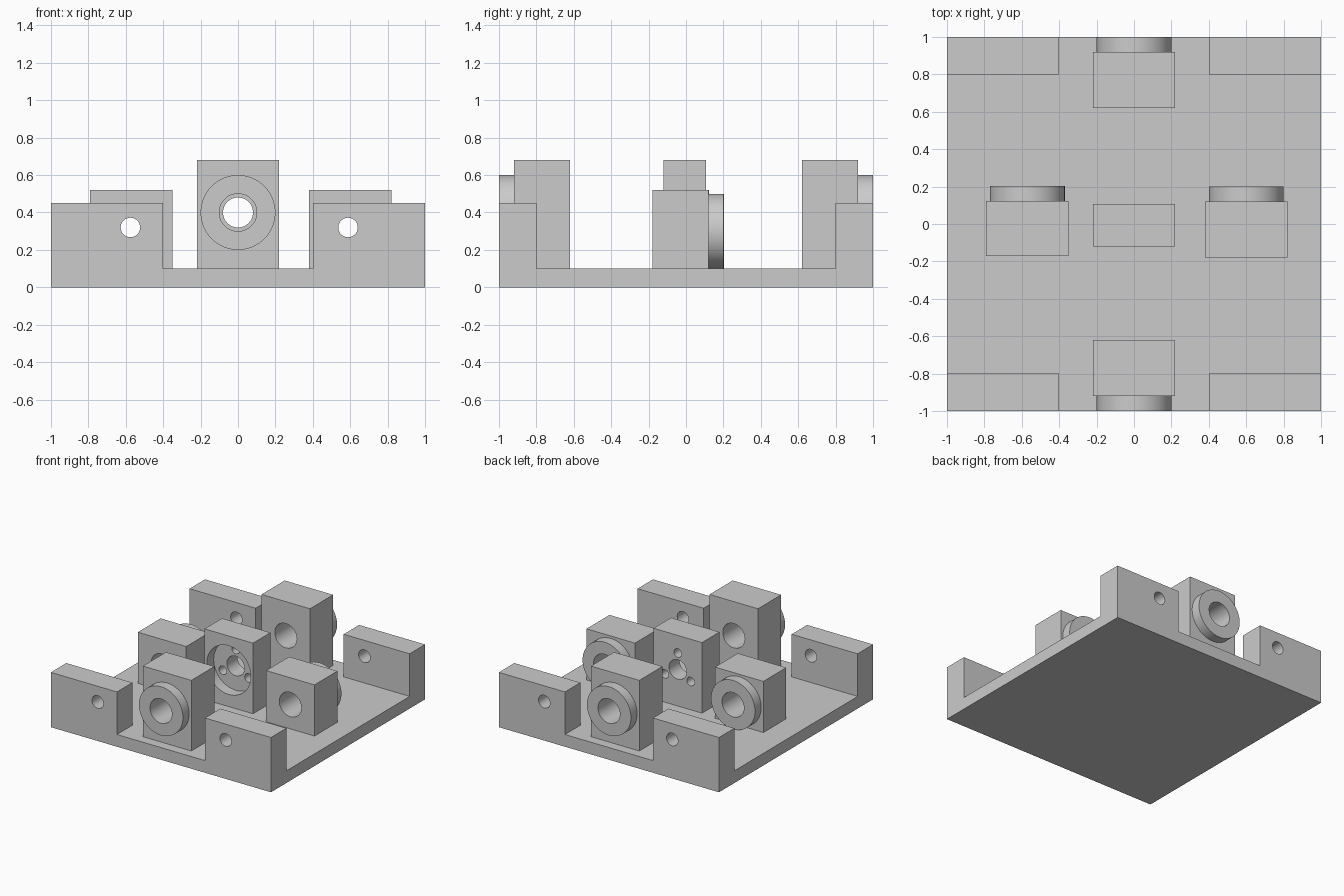
import bpy, math

cube = bpy.data.objects.get("Cube")
if cube:
    bpy.data.objects.remove(cube, do_unlink=True)

grey = bpy.data.materials.new("light_grey")
grey.use_nodes = True
GREY = (0.6, 0.6, 0.6, 1)
grey.diffuse_color = GREY
grey.node_tree.nodes["Principled BSDF"].inputs["Base Color"].default_value = GREY


def box(name, x0, x1, y0, y1, z0, z1):
    bpy.ops.mesh.primitive_cube_add(
        size=1, location=((x0 + x1) / 2, (y0 + y1) / 2, (z0 + z1) / 2))
    ob = bpy.context.object
    ob.name = name
    ob.scale = (x1 - x0, y1 - y0, z1 - z0)
    bpy.ops.object.transform_apply(location=False, rotation=False, scale=True)
    ob.data.materials.append(grey)
    return ob


def rod(x, z, r, y0, y1):
    """Cylinder lying along y."""
    bpy.ops.mesh.primitive_cylinder_add(
        vertices=64, radius=r, depth=y1 - y0,
        location=(x, (y0 + y1) / 2, z), rotation=(math.pi / 2, 0, 0))
    ob = bpy.context.object
    ob.data.materials.append(grey)
    return ob


def combine(target, tool, operation="DIFFERENCE"):
    """Apply a boolean and throw the tool away."""
    mod = target.modifiers.new("boolean", "BOOLEAN")
    mod.operation = operation
    mod.solver = "EXACT"
    mod.object = tool
    bpy.context.view_layer.objects.active = target
    bpy.ops.object.modifier_apply(modifier=mod.name)
    bpy.data.objects.remove(tool, do_unlink=True)


def finish(ob):
    bpy.ops.object.select_all(action="DESELECT")
    ob.select_set(True)
    bpy.context.view_layer.objects.active = ob
    bpy.ops.object.shade_smooth_by_angle(angle=math.radians(30))


FLOOR = 0.1

# Base plate with four corner walls left standing, and their bolt holes
base = box("base_plate", -1, 1, -1, 1, 0, 0.45)
combine(base, box("cutter", -0.4, 0.4, -1.5, 1.5, FLOOR, 1))
combine(base, box("cutter", -1.5, 1.5, -0.8, 0.8, FLOOR, 1))
for x in (-0.575, 0.588):
    for y in (-0.9, 0.9):
        combine(base, rod(x, 0.32, 0.052, y - 0.2, y + 0.2))
finish(base)


# Bored bearing blocks, each with a round collar on one face
def bearing_block(name, x, y0, y1, axis_z, top, side):
    block = box(name, x - 0.22, x + 0.22, y0, y1, FLOOR, top)
    if side > 0:
        collar = rod(x, axis_z, 0.2, y1 - 0.03, y1 + 0.08)
    else:
        collar = rod(x, axis_z, 0.2, y0 - 0.08, y0 + 0.03)
    combine(block, collar, "UNION")
    combine(block, rod(x, axis_z, 0.1, y0 - 0.3, y1 + 0.3))
    finish(block)


bearing_block("front_block", 0, -0.92, -0.62, 0.4, 0.68, -1)
bearing_block("back_block", 0, 0.62, 0.92, 0.4, 0.68, 1)
bearing_block("right_block", -0.57, -0.172, 0.124, 0.3, 0.52, 1)
bearing_block("left_block", 0.6, -0.178, 0.12, 0.3, 0.52, 1)

# Centre mount: front recess, shaft hole and three screw holes
mount = box("centre_mount", -0.22, 0.22, -0.12, 0.107, FLOOR, 0.68)
combine(mount, rod(0, 0.4, 0.2, -0.3, -0.03))
combine(mount, rod(0, 0.4, 0.08, -0.3, 0.3))
for degrees in (90, 210, 330):
    a = math.radians(degrees)
    combine(mount, rod(0.135 * math.cos(a), 0.4 + 0.135 * math.sin(a),
                       0.035, -0.3, 0.3))
finish(mount)
